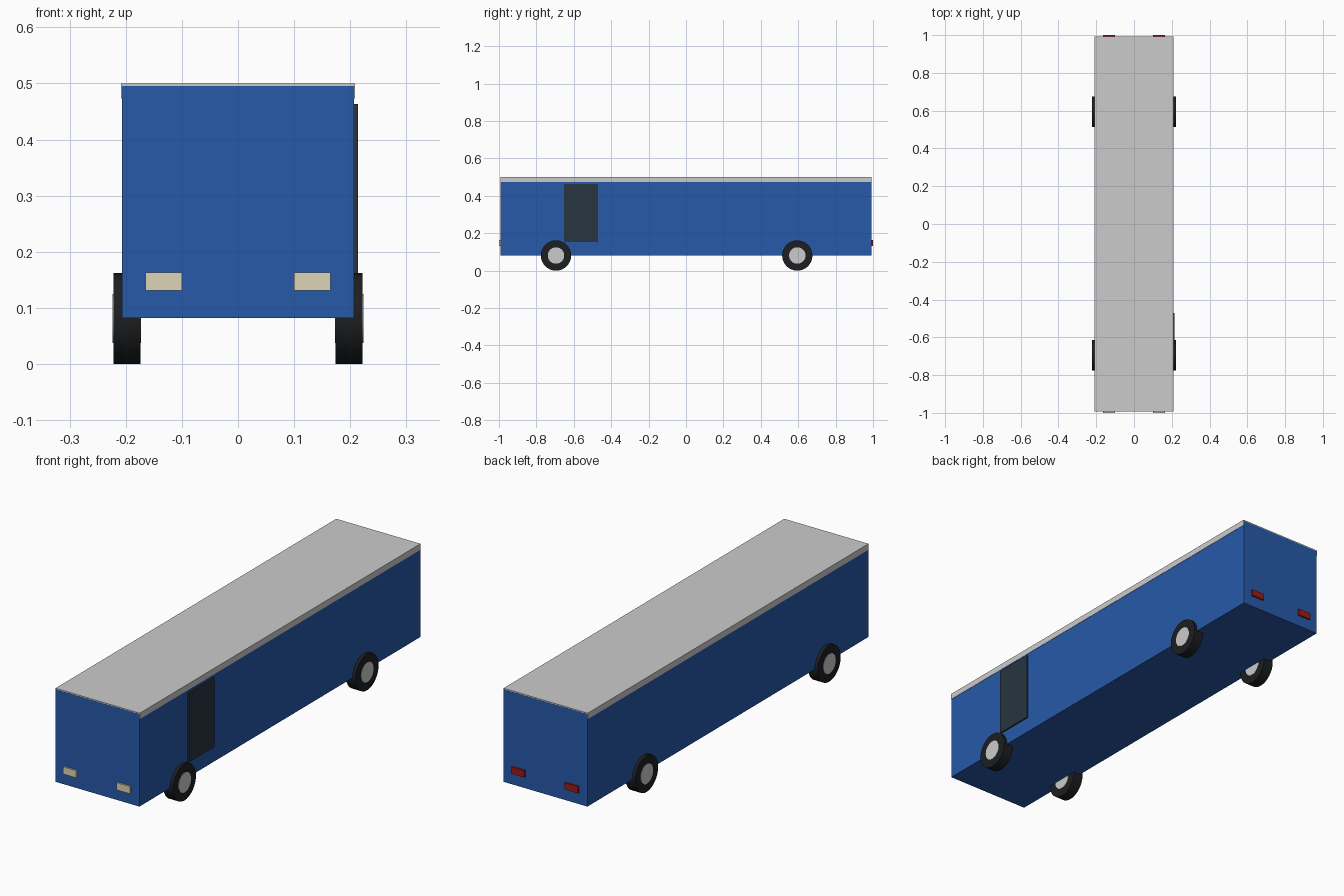
import bpy
import math

if "Cube" in bpy.data.objects:
    bpy.data.objects.remove(bpy.data.objects["Cube"])


def material(name, color):
    m = bpy.data.materials.new(name)
    m.diffuse_color = (*color, 1)
    m.use_nodes = True
    m.node_tree.nodes["Principled BSDF"].inputs["Base Color"].default_value = m.diffuse_color
    return m


BLUE = material("blue paint", (0.02, 0.10, 0.40))
DARK = material("dark glass", (0.02, 0.035, 0.05))
RUBBER = material("rubber", (0.012, 0.013, 0.015))
CREAM = material("headlight lens", (0.72, 0.66, 0.48))
RED = material("tail light lens", (0.35, 0.01, 0.01))


def box(name, x, y, z, mat=None):
    """Axis-aligned box from (min, max) ranges."""
    bpy.ops.mesh.primitive_cube_add(
        size=1, location=[(r[0] + r[1]) / 2 for r in (x, y, z)])
    ob = bpy.context.object
    ob.name = name
    ob.scale = [r[1] - r[0] for r in (x, y, z)]
    bpy.ops.object.transform_apply(location=False, rotation=False, scale=True)
    if mat:
        ob.data.materials.append(mat)
    return ob


def disc(name, radius, width, loc, mat=None):
    """Cylinder lying along x."""
    bpy.ops.mesh.primitive_cylinder_add(
        vertices=32, radius=radius, depth=width, location=loc,
        rotation=(0, math.pi / 2, 0))
    ob = bpy.context.object
    ob.name = name
    bpy.ops.object.shade_smooth_by_angle(angle=math.radians(30))
    if mat:
        ob.data.materials.append(mat)
    return ob


# Body shell and roof cap
box("body", (-0.207, 0.207), (-0.992, 0.992), (0.082, 0.495), BLUE)
box("roof", (-0.2085, 0.2085), (-0.9915, 0.9915), (0.473, 0.5))

# Passenger door on the right side
box("door", (0.198, 0.214), (-0.652, -0.471), (0.152, 0.463), DARK)

for side, s in (("left", -1), ("right", 1)):
    # Lights at both ends
    xr = sorted((s * 0.1, s * 0.165))
    box(f"{side}_headlight", xr, (-1.0, -0.984), (0.131, 0.163), CREAM)
    box(f"{side}_tail_light", xr, (0.984, 1.0), (0.133, 0.163), RED)

    # Wheels with hubs standing slightly proud on both faces
    for end, y in (("front", -0.695), ("rear", 0.595)):
        loc = (s * 0.198, y, 0.081)
        disc(f"{end}_{side}_tyre", 0.081, 0.048, loc, RUBBER)
        disc(f"{end}_{side}_hub", 0.044, 0.051, loc)
